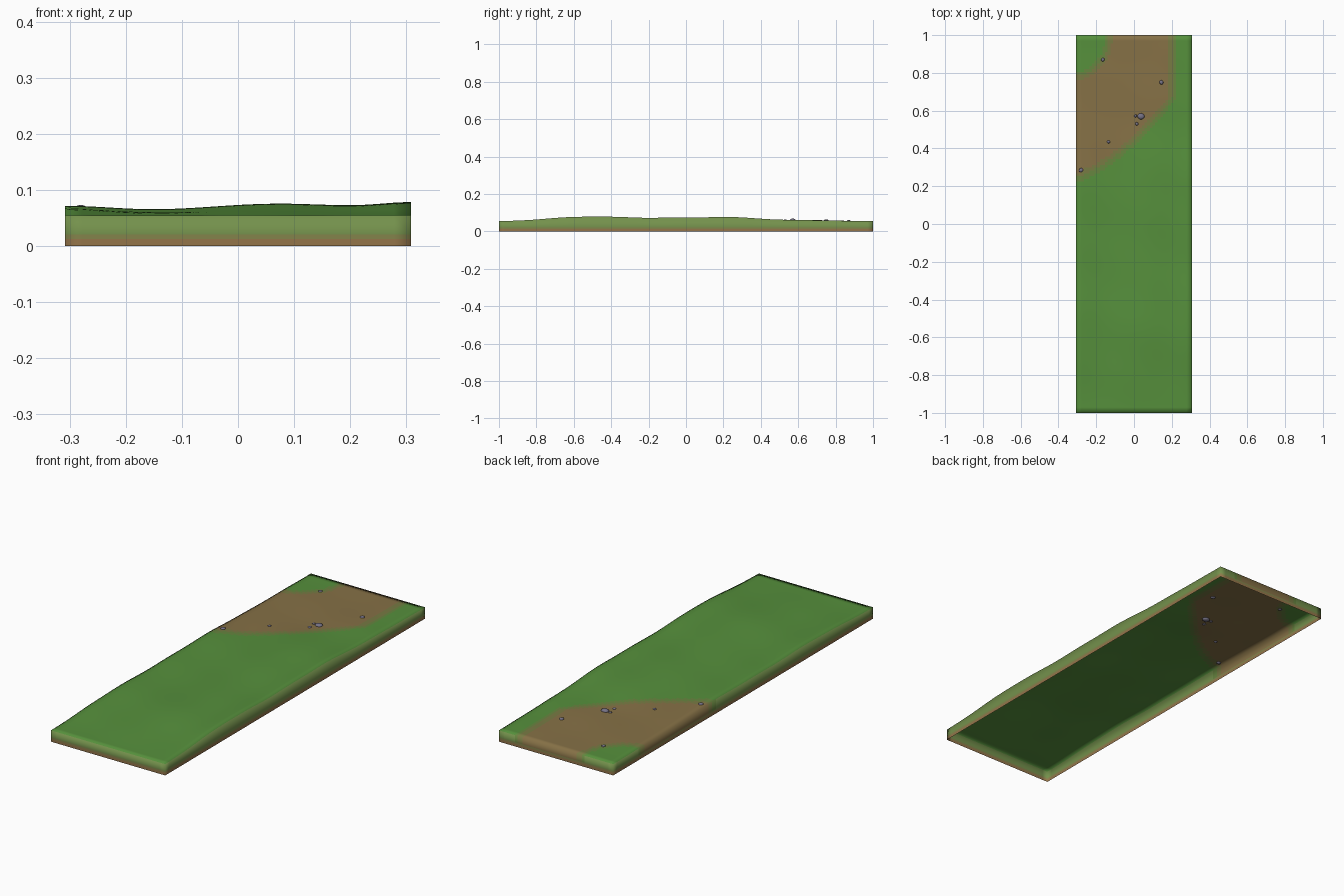
import bpy, bmesh, math
from mathutils import Matrix

cube = bpy.data.objects.get("Cube")
if cube:
    bpy.data.objects.remove(cube, do_unlink=True)

HALF_W, HALF_L, RIM = 0.308, 1.0, 0.03
NX, NY = 40, 130


def linear(c):
    c /= 255
    return c / 12.92 if c <= 0.04045 else ((c + 0.055) / 1.055) ** 2.4


def blend(a, b, t):
    return tuple(p + (q - p) * t for p, q in zip(a, b))


def material(name, rgb):
    m = bpy.data.materials.new(name)
    m.use_nodes = True
    col = (*[linear(c) for c in rgb], 1)
    m.diffuse_color = col
    node = m.node_tree.nodes["Principled BSDF"]
    node.inputs["Base Color"].default_value = col
    node.inputs["Roughness"].default_value = 0.9
    return m


GRASS, DIRT = (86, 144, 60), (134, 113, 70)
WALL, EARTH = (116, 145, 76), (148, 117, 74)
ground_mats = [
    material("grass", GRASS),
    material("thin grass", blend(GRASS, DIRT, 0.35)),
    material("patchy dirt", blend(GRASS, DIRT, 0.7)),
    material("dirt", DIRT),
    material("side turf", WALL),
    material("side turf edge", blend(WALL, EARTH, 0.5)),
    material("side earth", EARTH),
]
rock_mat = material("grey rock", (118, 114, 134))


def eased(points, t):
    """Smooth interpolation through (position, value) points."""
    for (a, u), (b, v) in zip(points, points[1:]):
        if t <= b:
            s = (t - a) / (b - a)
            return u + (v - u) * s * s * (3 - 2 * s)
    return points[-1][1]


LENGTHWISE = [(-1, 0), (-0.5, 0.024), (-0.2, 0.018), (0.2, 0.022),
              (0.6, 0.006), (1, 0)]
ACROSS = [(-0.31, 0.65), (-0.16, 0.45), (0.1, 0.85), (0.2, 0.8), (0.31, 1)]


def height(x, y):
    ripple = 0.0015 * math.sin(14 * x + 9 * y) * math.cos(11 * y - 6 * x)
    return 0.055 + eased(LENGTHWISE, y) * eased(ACROSS, x) + ripple * (1 - y ** 8)


def dirt_depth(x, y):
    """Distance inside the bare patch, negative on the grass."""
    lower = (y - (0.45 + 0.93 * x + 0.9 * x * x)) * 0.72
    corner = (math.hypot((x + HALF_W) / 0.18, (y - 1) / 0.22) - 1) * 0.2
    return min(lower, 0.2 - x, corner)


def dirt_level(x, y):
    d = dirt_depth(x, y)
    return sum(d > limit for limit in (-0.025, -0.005, 0.015))


def spaced(half, n):
    """Even steps with a narrow strip along each border."""
    inner = half - RIM
    return [-half] + [-inner + 2 * inner * i / n for i in range(n + 1)] + [half]


# Rolling ground surface
bm = bmesh.new()
xs, ys = spaced(HALF_W, NX), spaced(HALF_L, NY)
grid = [[bm.verts.new((x, y, height(x, y))) for x in xs] for y in ys]
for r0, r1 in zip(grid, grid[1:]):
    for i in range(len(xs) - 1):
        f = bm.faces.new((r0[i], r0[i + 1], r1[i + 1], r1[i]))
        c = f.calc_center_median()
        f.material_index = dirt_level(c.x, c.y)

# Side walls in bands, open underneath
upper = (grid[0][:-1] + [r[-1] for r in grid[:-1]]
         + grid[-1][:0:-1] + [r[0] for r in grid[:0:-1]])
for z, band in ((0.021, 4), (0.013, 5), (0, 6)):
    lower = [bm.verts.new((v.co.x, v.co.y, z)) for v in upper]
    for i in range(len(upper)):
        j = (i + 1) % len(upper)
        f = bm.faces.new((upper[i], lower[i], lower[j], upper[j]))
        c = f.calc_center_median()
        bare = dirt_level(c.x, c.y)
        f.material_index = bare if band == 4 and bare else band
    upper = lower
for f in bm.faces:
    f.smooth = True
mesh = bpy.data.meshes.new("ground")
bm.to_mesh(mesh)
bm.free()
for m in ground_mats:
    mesh.materials.append(m)
bpy.context.collection.objects.link(bpy.data.objects.new("ground", mesh))

# Pebbles half sunk in the dirt
PEBBLES = [(-0.165, 0.87, 0.010), (0.145, 0.75, 0.012), (0.037, 0.57, 0.019),
           (0.008, 0.572, 0.008), (0.015, 0.53, 0.009),
           (-0.135, 0.435, 0.009), (-0.28, 0.285, 0.012)]
for n, (x, y, r) in enumerate(PEBBLES, 1):
    bm = bmesh.new()
    shape = (Matrix.Translation((x, y, height(x, y))) @ Matrix.Rotation(n, 4, "Z")
             @ Matrix.Diagonal((1, 0.88, 0.5, 1)))
    bmesh.ops.create_icosphere(bm, subdivisions=2, radius=r, matrix=shape)
    for f in bm.faces:
        f.smooth = True
    mesh = bpy.data.meshes.new(f"pebble_{n}")
    bm.to_mesh(mesh)
    bm.free()
    mesh.materials.append(rock_mat)
    bpy.context.collection.objects.link(bpy.data.objects.new(f"pebble_{n}", mesh))
